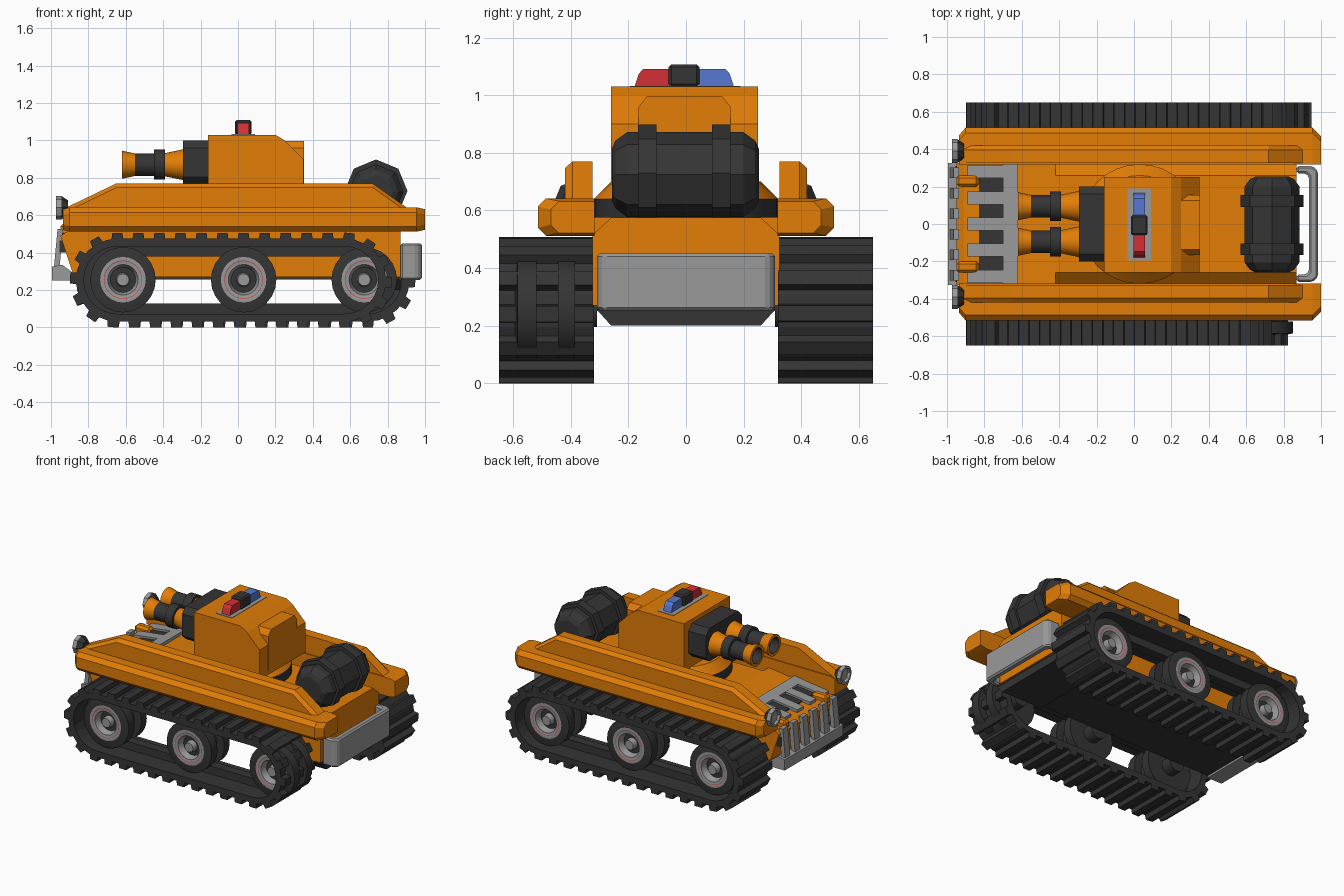
import bpy, bmesh, math
from mathutils import Vector

if "Cube" in bpy.data.objects:
    bpy.data.objects.remove(bpy.data.objects["Cube"])


def material(name, rgb):
    m = bpy.data.materials.new(name)
    m.diffuse_color = (*rgb, 1)
    m.use_nodes = True
    m.node_tree.nodes["Principled BSDF"].inputs["Base Color"].default_value = m.diffuse_color
    return m


ORANGE = material("orange paint", (0.76, 0.205, 0.002))
DARK = material("dark rubber", (0.035, 0.035, 0.035))
GREY = material("grey metal", (0.32, 0.32, 0.32))
RED = material("red light", (0.65, 0.03, 0.035))
BLUE = material("blue light", (0.09, 0.19, 0.65))


def finish(name, bm, mats, bevel=0.0, smooth=False):
    bmesh.ops.recalc_face_normals(bm, faces=bm.faces[:])
    me = bpy.data.meshes.new(name)
    bm.to_mesh(me)
    bm.free()
    for m in mats:
        me.materials.append(m)
    ob = bpy.data.objects.new(name, me)
    bpy.context.collection.objects.link(ob)
    if bevel:
        b = ob.modifiers.new("bevel", 'BEVEL')
        b.width, b.segments, b.limit_method = bevel, 1, 'ANGLE'
        b.angle_limit = math.radians(35)
    if smooth:
        bpy.context.view_layer.objects.active = ob
        ob.select_set(True)
        bpy.ops.object.shade_smooth_by_angle(angle=math.radians(35))
        ob.select_set(False)
    return ob


def skin(bm, rings):
    """Join rings of points into a capped solid."""
    vs = [[bm.verts.new(p) for p in ring] for ring in rings]
    bm.faces.new(vs[0])
    bm.faces.new(vs[-1])
    for a, b in zip(vs, vs[1:]):
        for i in range(len(a)):
            j = (i + 1) % len(a)
            bm.faces.new((a[i], a[j], b[j], b[i]))


def loft(name, rings, mat, **kw):
    bm = bmesh.new()
    skin(bm, rings)
    return finish(name, bm, [mat], **kw)


def prism(name, pts, lo, hi, mat, axis='y', **kw):
    """Extrude a 2D outline: xz along y, xy along z or yz along x."""
    place = {'y': lambda p, t: (p[0], t, p[1]), 'z': lambda p, t: (p[0], p[1], t),
             'x': lambda p, t: (t, p[0], p[1])}[axis]
    return loft(name, [[place(p, t) for p in pts] for t in (lo, hi)], mat, **kw)


def box(name, x, y, z, mat, **kw):
    pts = [(x[0], z[0]), (x[1], z[0]), (x[1], z[1]), (x[0], z[1])]
    return prism(name, pts, y[0], y[1], mat, **kw)


def lathe(name, centre, axis, profile, n, mats, ids=None, sign=1, **kw):
    """Spin (position, radius) pairs round an axis; ids colour each band."""
    bm = bmesh.new()
    c = Vector(centre)
    rings = []
    for t, r in profile:
        ring = []
        for i in range(n):
            a = 2 * math.pi * i / n
            u, v, t2 = r * math.cos(a), r * math.sin(a), t * sign
            p = {'x': (t2, u, v), 'y': (u, t2, v), 'z': (u, v, t2)}[axis]
            ring.append(bm.verts.new(c + Vector(p)))
        rings.append(ring)
    ids = ids or [0] * (len(profile) - 1)
    bm.faces.new(rings[0]).material_index = ids[0]
    bm.faces.new(rings[-1]).material_index = ids[-1]
    for k, (a, b) in enumerate(zip(rings, rings[1:])):
        for i in range(n):
            j = (i + 1) % n
            bm.faces.new((a[i], a[j], b[j], b[i])).material_index = ids[k]
    return finish(name, bm, mats, **kw)


# Hull: wedge nose, chamfered rear deck, dark floor
prism("hull_nose", [(-0.42, 0.27), (-0.88, 0.28), (-0.95, 0.49), (-0.91, 0.515), (-0.42, 0.575)],
      -0.325, 0.325, ORANGE)
prism("hull_rear", [(-0.325, 0.27), (0.325, 0.27), (0.325, 0.515), (0.26, 0.575),
                    (-0.26, 0.575), (-0.325, 0.515)], -0.42, 0.87, ORANGE, axis='x')
box("hull_floor", (-0.87, 0.86), (-0.31, 0.31), (0.255, 0.27), DARK)
prism("rear_skid", [(-0.31, 0.255), (-0.26, 0.2), (0.26, 0.2), (0.31, 0.255)], 0.55, 0.87, DARK, axis='x')

# Turret with its turntable, rear box and gun mantlet
lathe("turntable", (0.03, 0, 0), 'z', [(0.575, 0.32), (0.64, 0.32)], 32, [DARK], smooth=True)
lathe("turret_ring", (0.03, 0, 0), 'z', [(0.64, 0.32), (0.70, 0.26)], 32, [ORANGE], smooth=True)
prism("turret", [(-0.16, 0.69), (-0.16, 1.03), (0.2, 1.03), (0.25, 1.0), (0.35, 0.9), (0.35, 0.69)],
      -0.26, 0.25, ORANGE)
prism("turret_rear_box", [(-0.165, 0.72), (0.155, 0.72), (0.155, 0.96), (0.125, 0.998),
                          (-0.135, 0.998), (-0.165, 0.96)], 0.2, 0.352, ORANGE, axis='x')
prism("gun_mantlet", [(-0.2, 0.805), (-0.16, 0.768), (0.16, 0.768), (0.2, 0.805), (0.2, 0.96), (0.16, 1.0),
                      (-0.16, 1.0), (-0.2, 0.96)], -0.295, -0.15, DARK, axis='x')

# Twin guns with hollow muzzles
for side, s in (("right", -1), ("left", 1)):
    lathe(f"gun_{side}", (0, 0.095 * s, 0.87), 'x',
          [(-0.56, 0.05), (-0.62, 0.055), (-0.62, 0.075), (-0.55, 0.06), (-0.45, 0.06), (-0.45, 0.08),
           (-0.39, 0.08), (-0.39, 0.062), (-0.28, 0.085)], 16, [ORANGE, DARK],
          [1, 0, 0, 1, 1, 1, 1, 0], smooth=True)

# Emergency light bar
box("light_bar_plate", (-0.035, 0.09), (-0.195, 0.19), (1.028, 1.033), GREY)
box("light_bar_centre", (-0.017, 0.073), (-0.06, 0.047), (1.03, 1.108), DARK, bevel=0.01)
for name, s, m in (("red_lamp", -1, RED), ("blue_lamp", 1, BLUE)):
    c = -0.006
    prism(name, [(c + s * 0.05, 1.03), (c + s * 0.173, 1.03), (c + s * 0.158, 1.075), (c + s * 0.142, 1.092),
                 (c + s * 0.05, 1.092)], -0.002, 0.06, m, axis='x')

# Rear fuel drum with two straps
lathe("fuel_drum", (0.738, 0, 0.725), 'y',
      [(-0.258, 0.09), (-0.245, 0.118), (-0.205, 0.147), (0.2, 0.147), (0.24, 0.118), (0.253, 0.09)],
      8, [DARK])
for side, y in (("right", -0.135), ("left", 0.123)):
    lathe(f"drum_strap_{side}", (0.738, y, 0.73), 'y', [(-0.032, 0.168), (0.032, 0.168)], 8, [DARK])


def track(name, x0, x1, s):
    """Stadium belt with an inner guide ridge and evenly spaced cleats."""
    zc, r, n = 0.253, 0.222, 12
    half, straight = math.pi * r, x1 - x0
    total = 2 * (half + straight)

    def at(d):
        d %= total
        if d < straight:
            return Vector((x0 + d, 0, zc + r)), Vector((0, 0, 1))
        d -= straight
        turn, cx = math.pi / 2 - d / r, x1
        if half < d < half + straight:
            return Vector((x1 - (d - half), 0, zc - r)), Vector((0, 0, -1))
        if d >= half + straight:
            turn, cx = -math.pi / 2 - (d - half - straight) / r, x0
        o = Vector((math.cos(turn), 0, math.sin(turn)))
        return Vector((cx, 0, zc)) + r * o, o

    bm = bmesh.new()
    ds = [straight + half * i / n for i in range(n + 1)]
    ds += [2 * straight + half + half * i / n - (1e-5 if i == n else 0) for i in range(n + 1)]
    for y0, y1, outer, inner in ((0.32, 0.65, r, 0.18), (0.45, 0.515, 0.19, 0.125)):
        rows = []
        for d in ds:
            p, o = at(d)
            q, p = p - o * (r - inner), p - o * (r - outer)
            rows.append([bm.verts.new((v.x, y * s, v.z)) for v, y in ((p, y0), (p, y1), (q, y1), (q, y0))])
        for i, a in enumerate(rows):
            b = rows[(i + 1) % len(rows)]
            for k in range(4):
                bm.faces.new((a[k], a[(k + 1) % 4], b[(k + 1) % 4], b[k]))
    count = round(total / 0.112)
    for i in range(count):
        p, o = at(total * i / count)
        t = Vector((o.z, 0, -o.x))
        pts = [p + t * u + o * v for u, v in ((-0.032, -0.01), (0.032, -0.01), (0.027, 0.031), (-0.027, 0.031))]
        skin(bm, [[(v.x, y * s, v.z) for v in pts] for y in (0.32, 0.65)])
    finish(name, bm, [DARK])


# Tracks: the right one is shorter at the back
track("track_left", -0.645, 0.695, 1)
track("track_right", -0.645, 0.57, -1)

for side, s in (("right", -1), ("left", 1)):
    # Double wheels with a dished grey hub and a fine red line
    for i, x in enumerate((-0.615, 0.03, 0.675)):
        lathe(f"wheel_{side}_{i + 1}", (x, 0, 0.255), 'y',
              [(0.31, 0.06), (0.385, 0.06), (0.385, 0.175), (0.445, 0.175), (0.445, 0.12), (0.52, 0.12),
               (0.52, 0.175), (0.585, 0.175), (0.595, 0.122), (0.595, 0.103), (0.594, 0.1), (0.593, 0.082),
               (0.55, 0.068), (0.55, 0.038), (0.59, 0.032)], 24, [DARK, GREY, RED],
              [0] * 8 + [1, 2, 1, 1, 0, 1], sign=s, smooth=True)
    # Fender: wide rail with chamfered outer edge and corners, raised sloping top
    rail = []
    for x, d, e in ((-0.935, 0.04, 0.02), (-0.9, 0, 0), (0.955, 0, 0), (1.0, 0.045, 0.02)):
        yo, lo, hi = 0.515 - d, 0.512 + e * 0.5, 0.642 - e * 0.5
        rail.append([(x, y * s, z) for y, z in ((0.318, lo), (yo - 0.028, lo), (yo, lo + 0.028),
                                                (yo, hi - 0.028), (yo - 0.028, hi), (0.318, hi))])
    loft(f"fender_rail_{side}", rail, ORANGE)
    loft(f"fender_top_{side}",
         [[(x, y * s, z) for y, z in ((0.325, 0.6), (0.42, 0.6), (0.42, zt - 0.022), (0.395, zt), (0.325, zt))]
          for x, zt in ((-0.93, 0.635), (-0.65, 0.77), (0.72, 0.77), (0.91, 0.635))], ORANGE)
    # Headlight
    lathe(f"headlight_{side}", (0, 0.39 * s, 0.64), 'x',
          [(-0.955, 0.045), (-0.972, 0.05), (-0.972, 0.064), (-0.945, 0.064), (-0.91, 0.04)], 8,
          [GREY, DARK], [0, 0, 0, 1])
    # Front tow hook and marker block
    y0, y1 = sorted((0.2 * s, 0.26 * s))
    box(f"tow_hook_{side}", (-0.95, -0.83), (y0, y1), (0.49, 0.555), ORANGE, bevel=0.015)
    y0, y1 = sorted((0.25 * s, 0.31 * s))
    box(f"marker_block_{side}", (-0.955, -0.9), (y0, y1), (0.4, 0.465), DARK)

# Front grille: cross bar and fingers on the bonnet, slats down to the bumper
prism("grille_cross_bar", [(-0.70, 0.53), (-0.62, 0.54), (-0.62, 0.572), (-0.70, 0.562)], -0.325, 0.325, GREY)
prism("grille_vent", [(-0.83, 0.51), (-0.70, 0.53), (-0.70, 0.548), (-0.83, 0.532)], -0.28, 0.28, DARK)
for i in range(5):
    y = -0.28 + 0.14 * i
    prism(f"grille_finger_{i + 1}", [(-0.89, 0.51), (-0.69, 0.53), (-0.69, 0.563), (-0.89, 0.538)],
          y - 0.035, y + 0.035, GREY)
for i in range(6):
    y = -0.275 + 0.11 * i
    prism(f"grille_slat_{i + 1}", [(-0.985, 0.31), (-0.955, 0.31), (-0.935, 0.525), (-0.965, 0.525)],
          y - 0.028, y + 0.028, GREY)
prism("front_bumper", [(-0.88, 0.25), (-0.995, 0.25), (-0.995, 0.325), (-0.94, 0.335), (-0.88, 0.29)],
      -0.325, 0.325, GREY)

# Rear bumper: bent U plate
prism("rear_bumper", [(0.87, 0.31), (0.955, 0.31), (0.983, 0.285), (0.983, -0.285), (0.955, -0.31), (0.87, -0.31),
                      (0.87, -0.27), (0.92, -0.27), (0.935, -0.255), (0.935, 0.255), (0.92, 0.27), (0.87, 0.27)],
      0.253, 0.45, GREY, axis='z', bevel=0.012)
